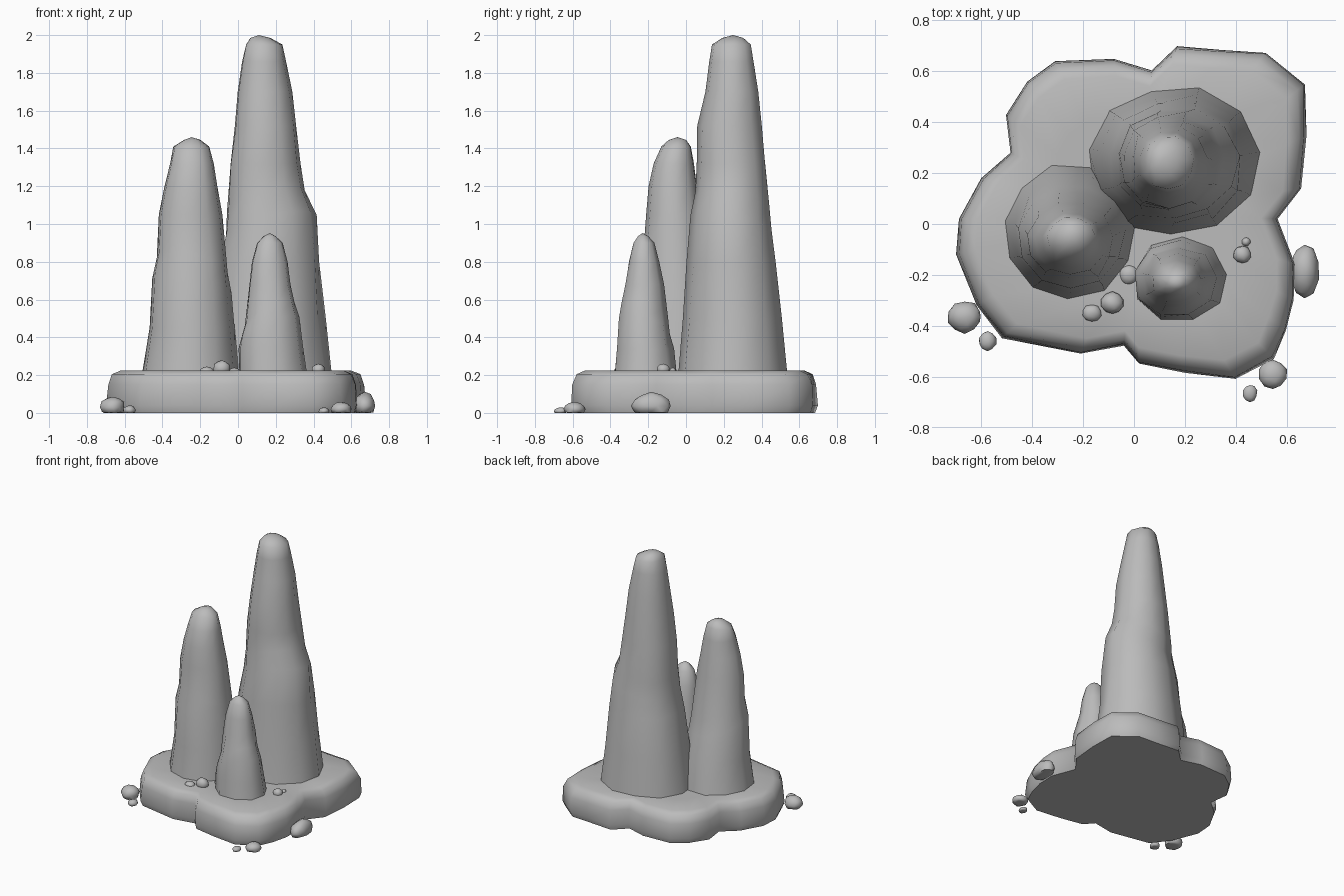
import bpy, bmesh, math, random
from mathutils import Vector

if "Cube" in bpy.data.objects:
    bpy.data.objects.remove(bpy.data.objects["Cube"])

random.seed(4)

stone = bpy.data.materials.new("grey stone")
stone.diffuse_color = (0.5, 0.5, 0.5, 1)
stone.use_nodes = True
stone.node_tree.nodes["Principled BSDF"].inputs["Base Color"].default_value = stone.diffuse_color


def finish(name, bm, angle=50):
    bmesh.ops.recalc_face_normals(bm, faces=bm.faces)
    mesh = bpy.data.meshes.new(name)
    bm.to_mesh(mesh)
    bm.free()
    ob = bpy.data.objects.new(name, mesh)
    bpy.context.collection.objects.link(ob)
    mesh.materials.append(stone)
    bpy.ops.object.select_all(action='DESELECT')
    ob.select_set(True)
    bpy.context.view_layer.objects.active = ob
    bpy.ops.object.shade_smooth_by_angle(angle=math.radians(angle))
    return ob


def loft(bm, rings):
    """Skin a list of equally long point rings."""
    loops = [[bm.verts.new(p) for p in ring] for ring in rings]
    n = len(loops[0])
    for a, b in zip(loops, loops[1:]):
        for i in range(n):
            j = (i + 1) % n
            bm.faces.new((a[i], a[j], b[j], b[i]))
    return loops


def cap(bm, loop, point):
    tip = bm.verts.new(point)
    for i in range(len(loop)):
        bm.faces.new((loop[i], loop[(i + 1) % len(loop)], tip))


# Lobed rock slab with a rounded upper rim
outline = [(-.04, -.48), (.02, -.55), (.2, -.585), (.4, -.61), (.55, -.53), (.6, -.42),
           (.63, -.3), (.635, -.16), (.565, .02), (.66, .14), (.68, .35), (.675, .55),
           (.52, .675), (.35, .685), (.17, .7), (.07, .605), (-.08, .65), (-.31, .64),
           (-.42, .56), (-.505, .43), (-.485, .28), (-.6, .18), (-.69, .02), (-.7, -.12),
           (-.62, -.32), (-.52, -.45), (-.21, -.51)]
bm = bmesh.new()
centre = Vector((0, .04))
rings = []
for z, scale, rough in ((0, .975, 0), (.04, 1, .006), (.15, .99, .01),
                        (.205, .955, .008), (.224, .89, .01), (.222, .6, .01)):
    ring = []
    for x, y in outline:
        p = centre + (Vector((x, y)) - centre) * (scale - random.uniform(0, rough))
        ring.append((p.x, p.y, z))
    rings.append(ring)
loops = loft(bm, rings)
bm.faces.new(loops[0])
cap(bm, loops[-1], (0, .04, .215))
finish("rock_base", bm, 60)


def spire(name, levels, tip, ledge, facing, segments=11):
    """Tapering column; levels hold z, x min, x max, y min, y max."""
    bm = bmesh.new()
    wobble = [random.uniform(-.035, .025) for _ in range(segments)]
    rings = []
    for k, (z, x0, x1, y0, y1) in enumerate(levels):
        ring = []
        for i in range(segments):
            a = math.tau * i / segments + .12
            r = 1.02 + wobble[i] + random.uniform(-.02, .02)
            # slanted shoulder on one side
            tilt = .07 * math.cos(a - facing) if abs(z - ledge) < .07 else 0
            ring.append(((x0 + x1) / 2 + (x1 - x0) / 2 * r * math.cos(a),
                         (y0 + y1) / 2 + (y1 - y0) / 2 * r * math.sin(a), z + tilt))
        rings.append(ring)
    cap(bm, loft(bm, rings)[-1], tip)
    finish(name, bm, 60)


spire("tall_spire", [
    (.19, -.18, .485, -.05, .54), (.5, -.14, .45, -.02, .51), (.8, -.1, .425, .0, .48),
    (1.0, -.07, .405, .025, .457), (1.13, -.06, .345, .045, .445), (1.32, -.045, .325, .055, .425),
    (1.52, -.02, .305, .06, .405), (1.7, -.002, .28, .1, .385), (1.86, .02, .25, .12, .362),
    (1.95, .04, .23, .135, .345), (1.985, .065, .17, .19, .305)], (.11, .25, 2.0), 1.06, -.7)

spire("left_spire", [
    (.19, -.51, .0, -.29, .23), (.45, -.47, -.02, -.265, .19), (.68, -.448, -.04, -.25, .15),
    (.79, -.43, -.055, -.225, .12), (1.05, -.42, -.085, -.21, .08), (1.2, -.385, -.11, -.195, .055),
    (1.32, -.36, -.13, -.17, .04), (1.41, -.34, -.155, -.13, .025),
    (1.445, -.285, -.2, -.09, .0)], (-.245, -.045, 1.46), .73, -2.2)

spire("small_spire", [
    (.19, .0, .365, -.385, -.05), (.34, .0, .345, -.37, -.07), (.45, .01, .325, -.36, -.09),
    (.53, .033, .3, -.345, -.1), (.68, .055, .28, -.325, -.12), (.8, .07, .263, -.305, -.145),
    (.9, .1, .235, -.28, -.17), (.935, .135, .2, -.255, -.2)], (.168, -.23, .952), .49, -.5, 9)


def pebble(name, x, y, z, rx, ry, height):
    """Small faceted stone whose lower part is cut flat."""
    bm = bmesh.new()
    bmesh.ops.create_icosphere(bm, subdivisions=2, radius=1)
    for v in bm.verts:
        v.co *= random.uniform(.9, 1.03)
        v.co.z = max(v.co.z, -.5)
        v.co = (x + v.co.x * rx, y + v.co.y * ry, z + (v.co.z + .5) / 1.5 * height)
    finish(name, bm, 60)


# Loose stones around and on the slab
for i, spec in enumerate([
        (-.665, -.365, 0, .068, .066, .09), (-.575, -.46, 0, .036, .04, .04),
        (.545, -.59, 0, .058, .06, .06), (.455, -.665, 0, .03, .035, .03),
        (.67, -.185, 0, .06, .11, .11), (-.085, -.31, .21, .048, .045, .07),
        (-.165, -.35, .21, .04, .035, .035), (.425, -.12, .21, .036, .036, .052),
        (.44, -.07, .21, .018, .018, .03), (-.02, -.2, .2, .04, .04, .04)]):
    pebble(f"loose_stone_{i + 1}", *spec)
